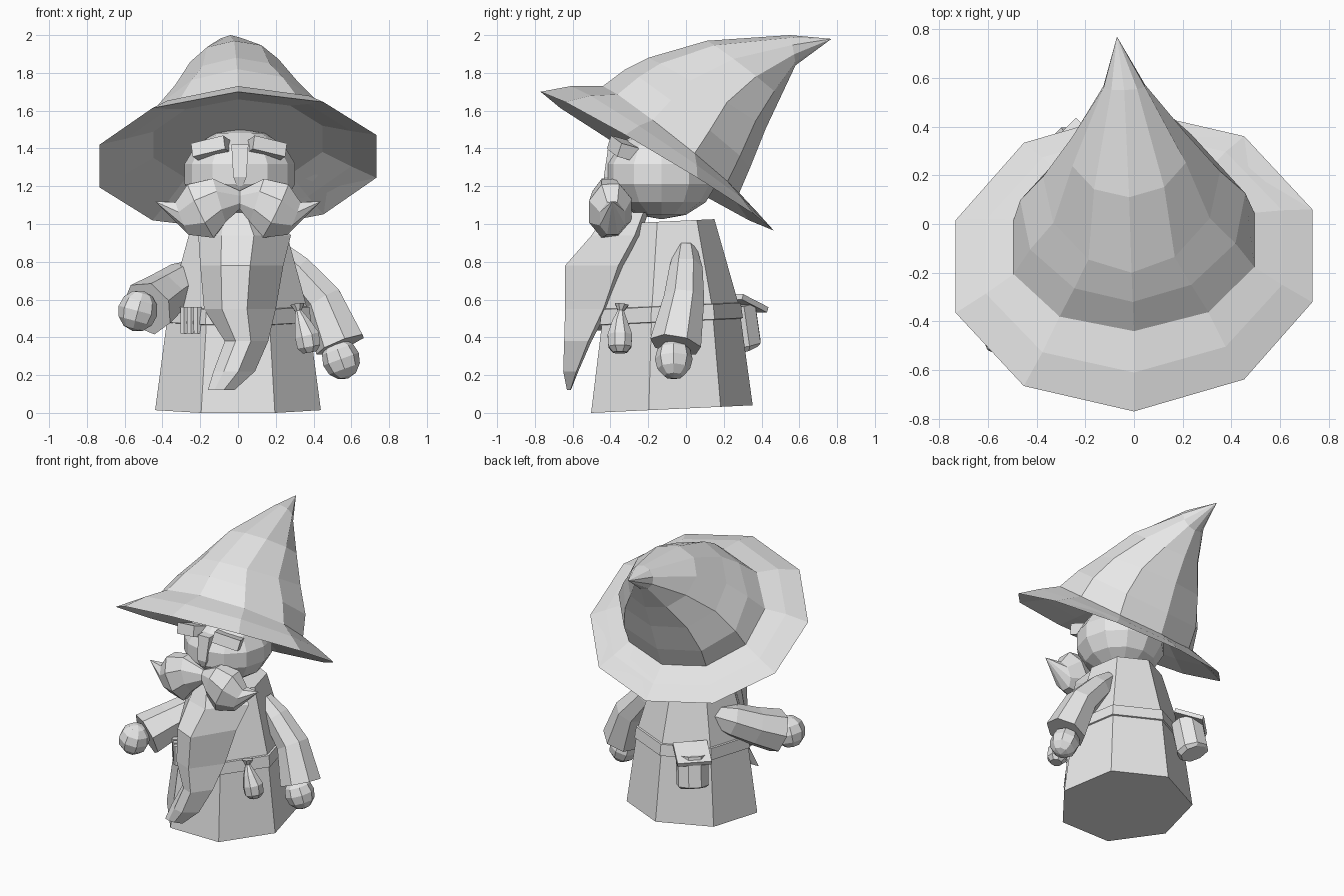
import bpy
import bmesh
from math import cos, sin, pi, radians
from mathutils import Vector, Matrix, Euler

cube = bpy.data.objects.get("Cube")
if cube:
    bpy.data.objects.remove(cube, do_unlink=True)

GREY = (0.8, 0.8, 0.8, 1)
grey = bpy.data.materials.new("plain_grey")
grey.use_nodes = True
grey.diffuse_color = GREY
grey.node_tree.nodes["Principled BSDF"].inputs["Base Color"].default_value = GREY


def finish(name, bm):
    bmesh.ops.recalc_face_normals(bm, faces=bm.faces[:])
    mesh = bpy.data.meshes.new(name)
    bm.to_mesh(mesh)
    bm.free()
    mesh.materials.append(grey)
    obj = bpy.data.objects.new(name, mesh)
    bpy.context.collection.objects.link(obj)


def loft(name, rings, tip=None):
    """Skin closed rings of points, capping the ends or closing on a tip."""
    bm = bmesh.new()
    loops = [[bm.verts.new(p) for p in ring] for ring in rings]
    n = len(loops[0])
    for a, b in zip(loops, loops[1:]):
        for i in range(n):
            j = (i + 1) % n
            bm.faces.new((a[i], a[j], b[j], b[i]))
    bm.faces.new(loops[0])
    if tip:
        end = bm.verts.new(tip)
        for i in range(n):
            bm.faces.new((loops[-1][i], loops[-1][(i + 1) % n], end))
    else:
        bm.faces.new(loops[-1])
    finish(name, bm)


def tube(name, path, sides, tip=None, depth=1.0):
    """Faceted tube along (x, y, z, radius) stations; depth scales it in y."""
    pts = [Vector(p[:3]) for p in path]
    rings = []
    for i, p in enumerate(pts):
        d = pts[min(i + 1, len(pts) - 1)] - pts[max(i - 1, 0)]
        side = d.cross(Vector((0, 1, 0))).normalized()
        front = side.cross(d).normalized()
        ring = []
        for k in range(sides):
            a = 2 * pi * (k + 0.5) / sides
            ring.append(p + path[i][3] * (side * cos(a) + front * sin(a) * depth))
        rings.append(ring)
    loft(name, rings, tip)


def ball(name, centre, size, segs, rings, turn=0):
    bm = bmesh.new()
    bmesh.ops.create_uvsphere(bm, u_segments=segs, v_segments=rings, radius=1)
    bm.transform(Matrix.LocRotScale(Vector(centre), Euler((0, turn, 0)), Vector(size)))
    finish(name, bm)


def block(name, centre, size, angles):
    bm = bmesh.new()
    bmesh.ops.create_cube(bm, size=1)
    turn = Euler([radians(a) for a in angles])
    bm.transform(Matrix.LocRotScale(Vector(centre), turn, Vector(size)))
    finish(name, bm)


# Robe and belt: seven-sided, flat in front, with a slightly sloping hem
def robe_ring(scale, z):
    r = 0.45 * scale
    ring = []
    for k in range(7):
        a = 2 * pi * k / 7
        y = r * cos(a)
        ring.append((r * sin(a), y - 0.097, z + 0.047 * (y + 0.405)))
    return ring


loft("robe", [robe_ring(1, 0), robe_ring(0.84, 0.53), robe_ring(0.55, 0.995)])
loft("belt", [robe_ring(0.84, 0.46), robe_ring(0.885, 0.465),
              robe_ring(0.86, 0.545), robe_ring(0.8, 0.55)])

# Head
ball("head", (0.01, -0.13, 1.265), (0.3, 0.3, 0.24), 12, 7)


# Hat: ten-sided rings, each from a front point to a back point, pinched in front
def hat_ring(front, back, width, cx=0, pinch=0):
    f, b = Vector(front), Vector(back)
    mid, half = (f + b) / 2, (f - b) / 2
    ring = []
    for k in range(10):
        a = 2 * pi * k / 10
        x = width * sin(a) * (1 - pinch * cos(a))
        y, z = mid + half * cos(a)
        ring.append((x + cx, y + 0.03 * x, z + 0.035 * x))
    return ring


loft("hat", [
    hat_ring((-0.40, 1.66), (0.24, 1.21), 0.47),
    hat_ring((-0.60, 1.68), (0.365, 1.075), 0.63),
    hat_ring((-0.77, 1.70), (0.465, 0.965), 0.77),
    hat_ring((-0.61, 1.73), (0.38, 1.06), 0.64),
    hat_ring((-0.44, 1.73), (0.28, 1.16), 0.52),
    hat_ring((-0.32, 1.82), (0.34, 1.30), 0.465, -0.005, 0.15),
    hat_ring((-0.20, 1.88), (0.42, 1.50), 0.36, -0.01, 0.2),
    hat_ring((0.11, 1.97), (0.50, 1.67), 0.245, -0.02),
    hat_ring((0.55, 2.0), (0.58, 1.84), 0.09, -0.04),
], tip=(-0.07, 0.77, 1.98))

# Face
for side, label in ((1, "left"), (-1, "right")):
    block(label + "_eyebrow", (0.005 + side * 0.146, -0.335, 1.40), (0.185, 0.1, 0.075),
          (-15, side * 13, side * 18))
    tube(label + "_moustache", [
        (0.01, -0.40, 1.13, 0.05), (side * 0.10, -0.41, 1.125, 0.13),
        (side * 0.195, -0.40, 1.07, 0.17), (side * 0.295, -0.39, 1.03, 0.10),
    ], 8, tip=(side * 0.44, -0.39, 1.12), depth=0.72)


def nose_ring(w, y, z):
    return [(0.01 - w, y, z), (0.01 + w, y, z), (0.01 + w, -0.34, z), (0.01 - w, -0.34, z)]


loft("nose", [nose_ring(0.015, -0.42, 1.2), nose_ring(0.035, -0.435, 1.25),
              nose_ring(0.045, -0.41, 1.42)])

# Beard: six-sided sections with a front ridge
beard = []
for z, x0, x1, yf, yb in (
        (1.06, -0.15, 0.17, -0.42, -0.20), (0.94, -0.21, 0.28, -0.50, -0.24),
        (0.78, -0.20, 0.24, -0.64, -0.32), (0.55, -0.18, 0.20, -0.64, -0.41),
        (0.38, -0.07, 0.16, -0.645, -0.50), (0.22, -0.13, 0.09, -0.65, -0.57),
        (0.12, -0.16, -0.02, -0.63, -0.61)):
    w = x1 - x0
    mid = yb + (yf - yb) * 0.12
    beard.append([(x0, mid, z), (x0 + w * 0.25, yf * 0.75 + mid * 0.25, z),
                  (x0 + w * 0.6, yf, z), (x1, mid, z),
                  (x1 - w * 0.25, yb, z), (x0 + w * 0.25, yb, z)])
loft("beard", beard)

# Arms: the left hangs, the right reaches forward
tube("left_sleeve", [(0.21, 0.0, 0.86, 0.06), (0.31, 0.0, 0.76, 0.09),
                     (0.45, -0.01, 0.60, 0.11), (0.545, -0.055, 0.36, 0.14)], 7)
ball("left_hand", (0.545, -0.065, 0.285), (0.1, 0.1, 0.11), 8, 6, radians(-20))
tube("right_sleeve", [(-0.2, 0.0, 0.74, 0.08), (-0.29, -0.10, 0.69, 0.115),
                      (-0.39, -0.23, 0.62, 0.13), (-0.48, -0.37, 0.555, 0.15)], 7)
ball("right_hand", (-0.53, -0.44, 0.54), (0.105, 0.11, 0.11), 8, 6, radians(15))

# Vials on the right front of the belt
for i in range(3):
    x = -0.285 + i * 0.035
    y = -0.315 - i * 0.042
    tube("vial_%d" % (i + 1), [(x, y, 0.42, 0.022), (x, y, 0.56, 0.024)], 6)

# Drawstring pouch on the left front
tube("pouch", [(0.38, -0.35, 0.32, 0.04), (0.375, -0.35, 0.35, 0.066),
               (0.365, -0.35, 0.41, 0.07), (0.34, -0.35, 0.48, 0.045),
               (0.32, -0.345, 0.54, 0.018), (0.315, -0.34, 0.575, 0.04)], 8)

# Satchel and sloping lid on the right back
tube("satchel", [(-0.265, 0.30, 0.34, 0.09), (-0.26, 0.295, 0.36, 0.11),
                 (-0.235, 0.265, 0.57, 0.11)], 8)
block("satchel_lid", (-0.25, 0.285, 0.58), (0.23, 0.2, 0.03), (-20, 0, 45))
